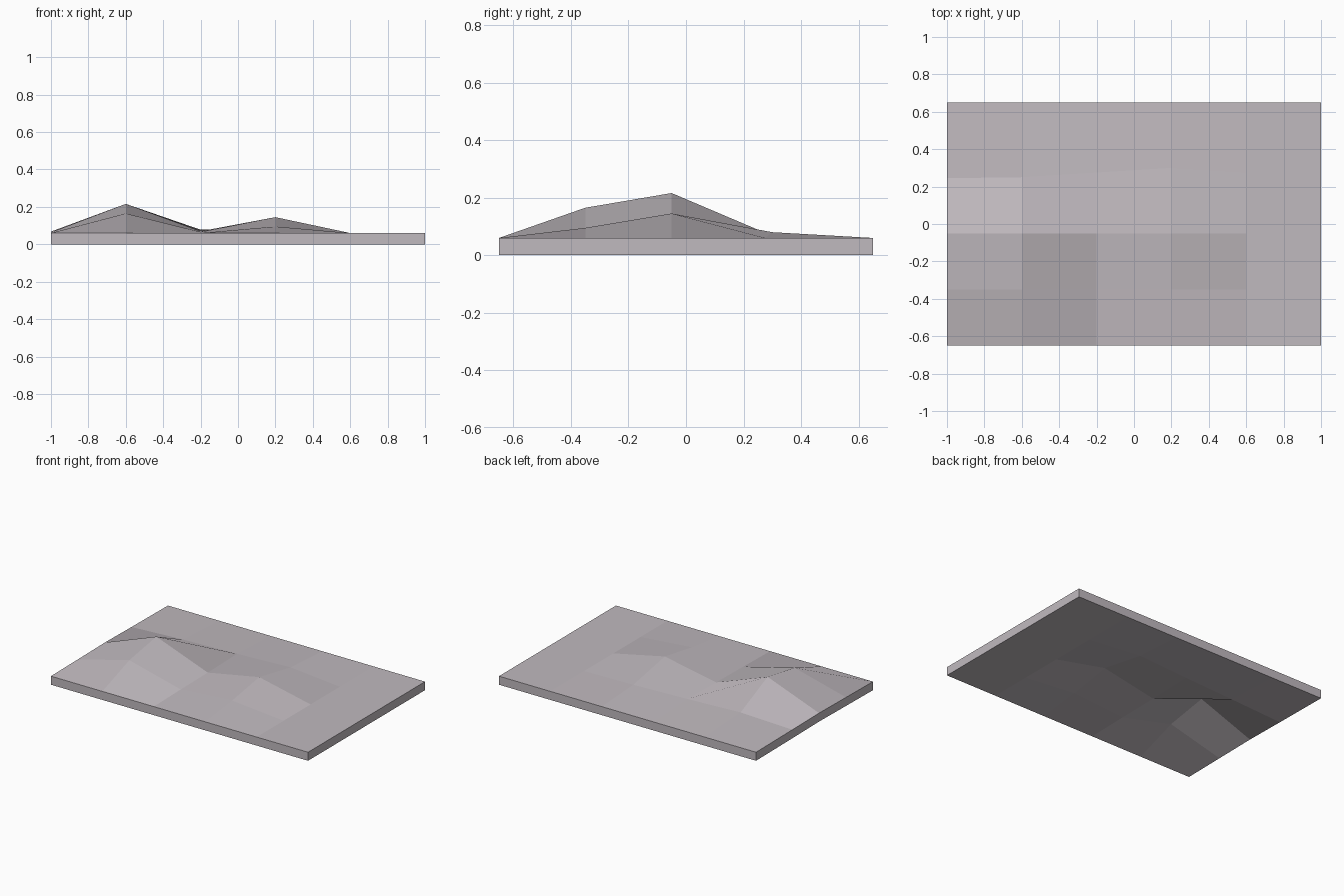
import bpy

if "Cube" in bpy.data.objects:
    bpy.data.objects.remove(bpy.data.objects["Cube"])

# Control grid: columns along x, rows along y (back rows drift slightly)
xs = [-1, -0.6, -0.2, 0.2, 0.6, 1]
row_y = [[-0.65] * 6, [-0.35] * 6, [-0.05] * 6,
         [0.245, 0.25, 0.275, 0.30, 0.275, 0.25], [0.65] * 6]
row_z = [[0.06] * 6,
         [0.064, 0.165, 0.066, 0.095, 0.06, 0.06],
         [0.068, 0.216, 0.07, 0.145, 0.06, 0.06],
         [0.064, 0.08, 0.078, 0.08, 0.06, 0.06],
         [0.06] * 6]
n = len(xs)
top = [(x, y, z) for ys, zs in zip(row_y, row_z) for x, y, z in zip(xs, ys, zs)]
base = len(top)
# Underside follows the top surface one slab thickness lower
verts = top + [(x, y, z - 0.06) for x, y, z in top]

faces = []
for r in range(4):
    for c in range(n - 1):
        a = r * n + c
        quad = (a, a + 1, a + n + 1, a + n)
        faces.append(quad)
        faces.append(tuple(i + base for i in reversed(quad)))

# Rim walls around the border
rim = list(range(n)) + [r * n + n - 1 for r in range(1, 5)]
rim += list(range(base - 2, base - n - 1, -1)) + [r * n for r in range(3, 0, -1)]
for a, b in zip(rim, rim[1:] + rim[:1]):
    faces.append((a, a + base, b + base, b))

mesh = bpy.data.meshes.new("terrain_slab")
mesh.from_pydata(verts, [], faces)
mesh.update()
slab = bpy.data.objects.new("terrain_slab", mesh)
bpy.context.collection.objects.link(slab)

# Single stone colour
stone = bpy.data.materials.new("mauve_grey")
stone.diffuse_color = (0.53, 0.49, 0.52, 1)
stone.use_nodes = True
stone.node_tree.nodes["Principled BSDF"].inputs["Base Color"].default_value = stone.diffuse_color
mesh.materials.append(stone)
